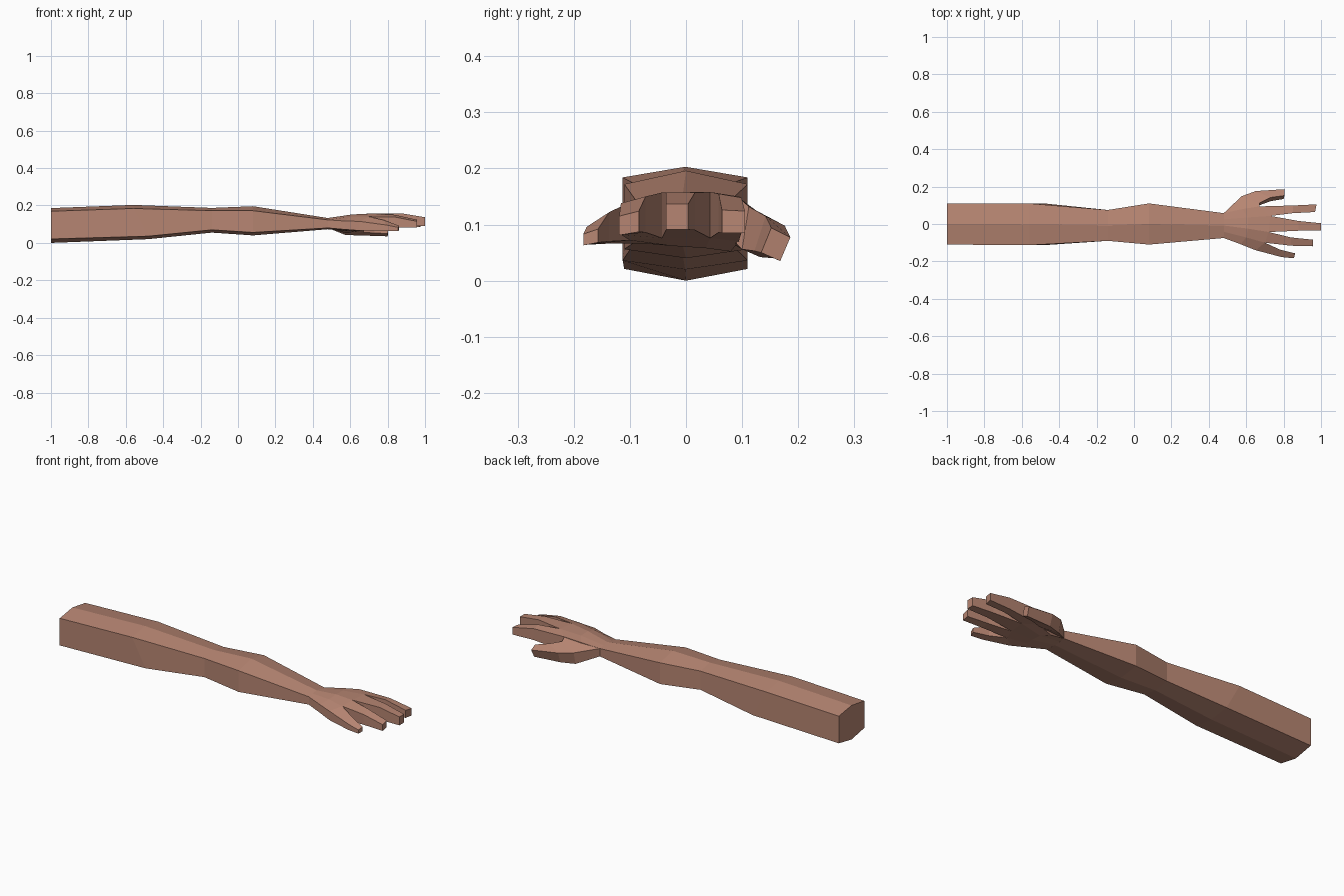
import bpy, bmesh

skin = bpy.data.materials.new("skin")
skin.diffuse_color = (0.47, 0.235, 0.168, 1)


def loft(name, rings):
    """Bridge closed rings of points and cap both ends."""
    bm = bmesh.new()
    loops = [[bm.verts.new(p) for p in ring] for ring in rings]
    n = len(loops[0])
    for a, b in zip(loops, loops[1:]):
        for i in range(n):
            j = (i + 1) % n
            bm.faces.new((a[i], a[j], b[j], b[i]))
    bm.faces.new(loops[0])
    bm.faces.new(loops[-1])
    bmesh.ops.recalc_face_normals(bm, faces=bm.faces)
    mesh = bpy.data.meshes.new(name)
    bm.to_mesh(mesh)
    bm.free()
    mesh.materials.append(skin)
    obj = bpy.data.objects.new(name, mesh)
    bpy.context.collection.objects.link(obj)


# Arm: x top, x bottom, y min, y max, z ridge, z upper side, z lower side, z keel
arm = [
    (-1.00, -1.00, -0.110, 0.110, 0.186, 0.169, 0.021, 0.000),
    (-0.56, -0.48, -0.113, 0.110, 0.203, 0.184, 0.036, 0.020),
    (-0.14, -0.14, -0.090, 0.075, 0.187, 0.172, 0.070, 0.055),
    (0.08, 0.08, -0.110, 0.110, 0.196, 0.172, 0.056, 0.040),
    (0.48, 0.48, -0.075, 0.058, 0.133, 0.123, 0.080, 0.073),
]


def arm_ring(xt, xb, y0, y1, ridge, up, low, keel):
    mid = (y0 + y1) / 2
    return [(xt, y0, up), (xt, mid, ridge), (xt, y1, up),
            (xb, y1, low), (xb, mid, keel), (xb, y0, low)]


loft("arm", [arm_ring(*s) for s in arm])


def slab_ring(points):
    """Points are (x, y, z top, z bottom), ordered across the hand."""
    return ([(x, y, t) for x, y, t, b in points] +
            [(x, y, b) for x, y, t, b in reversed(points)])


# Palm: wrist row, middle row, knuckle row
wrist = [(0.48, -0.075, 0.123, 0.080), (0.48, -0.042, 0.128, 0.077),
         (0.48, -0.008, 0.133, 0.073), (0.48, 0.025, 0.128, 0.077),
         (0.48, 0.058, 0.123, 0.080)]
middle = [(0.57, -0.108, 0.117, 0.072), (0.60, -0.072, 0.140, 0.066),
          (0.61, -0.025, 0.152, 0.062), (0.61, 0.035, 0.150, 0.058),
          (0.58, 0.080, 0.138, 0.052)]
knuckles = [(0.65, -0.140, 0.115, 0.066), (0.70, -0.100, 0.140, 0.072),
            (0.72, -0.043, 0.157, 0.076), (0.73, 0.043, 0.158, 0.076),
            (0.67, 0.094, 0.150, 0.070)]
loft("palm", [slab_ring(r) for r in (wrist, middle, knuckles)])

# Fingers: each grows from two neighbouring knuckle points to a middle and a tip pair
fingers = {
    "little_finger": [
        [(0.79, -0.177, 0.096, 0.064), (0.78, -0.137, 0.122, 0.070)],
        [(0.855, -0.183, 0.083, 0.063), (0.862, -0.157, 0.092, 0.068)]],
    "ring_finger": [
        [(0.84, -0.116, 0.138, 0.082), (0.84, -0.072, 0.150, 0.086)],
        [(0.957, -0.119, 0.115, 0.081), (0.957, -0.084, 0.124, 0.087)]],
    "middle_finger": [
        [(0.88, -0.036, 0.157, 0.090), (0.88, 0.016, 0.157, 0.090)],
        [(1.0, -0.036, 0.137, 0.091), (1.0, 0.004, 0.137, 0.091)]],
    "index_finger": [
        [(0.85, 0.058, 0.155, 0.086), (0.85, 0.099, 0.148, 0.086)],
        [(0.968, 0.064, 0.126, 0.085), (0.976, 0.105, 0.124, 0.085)]],
}
for i, (name, rows) in enumerate(fingers.items()):
    loft(name, [slab_ring(r) for r in [knuckles[i:i + 2]] + rows])

# Thumb: rolled outward, starting on the palm side; inner top, outer top, outer low, inner low
loft("thumb", [
    [(0.67, 0.094, 0.148), (0.48, 0.058, 0.123), (0.48, 0.058, 0.080), (0.67, 0.090, 0.066)],
    [(0.67, 0.112, 0.132), (0.575, 0.148, 0.108), (0.575, 0.132, 0.042), (0.67, 0.100, 0.056)],
    [(0.73, 0.142, 0.115), (0.65, 0.176, 0.098), (0.65, 0.156, 0.040), (0.73, 0.122, 0.053)],
    [(0.805, 0.152, 0.094), (0.805, 0.186, 0.077), (0.80, 0.168, 0.035), (0.80, 0.134, 0.050)],
])
